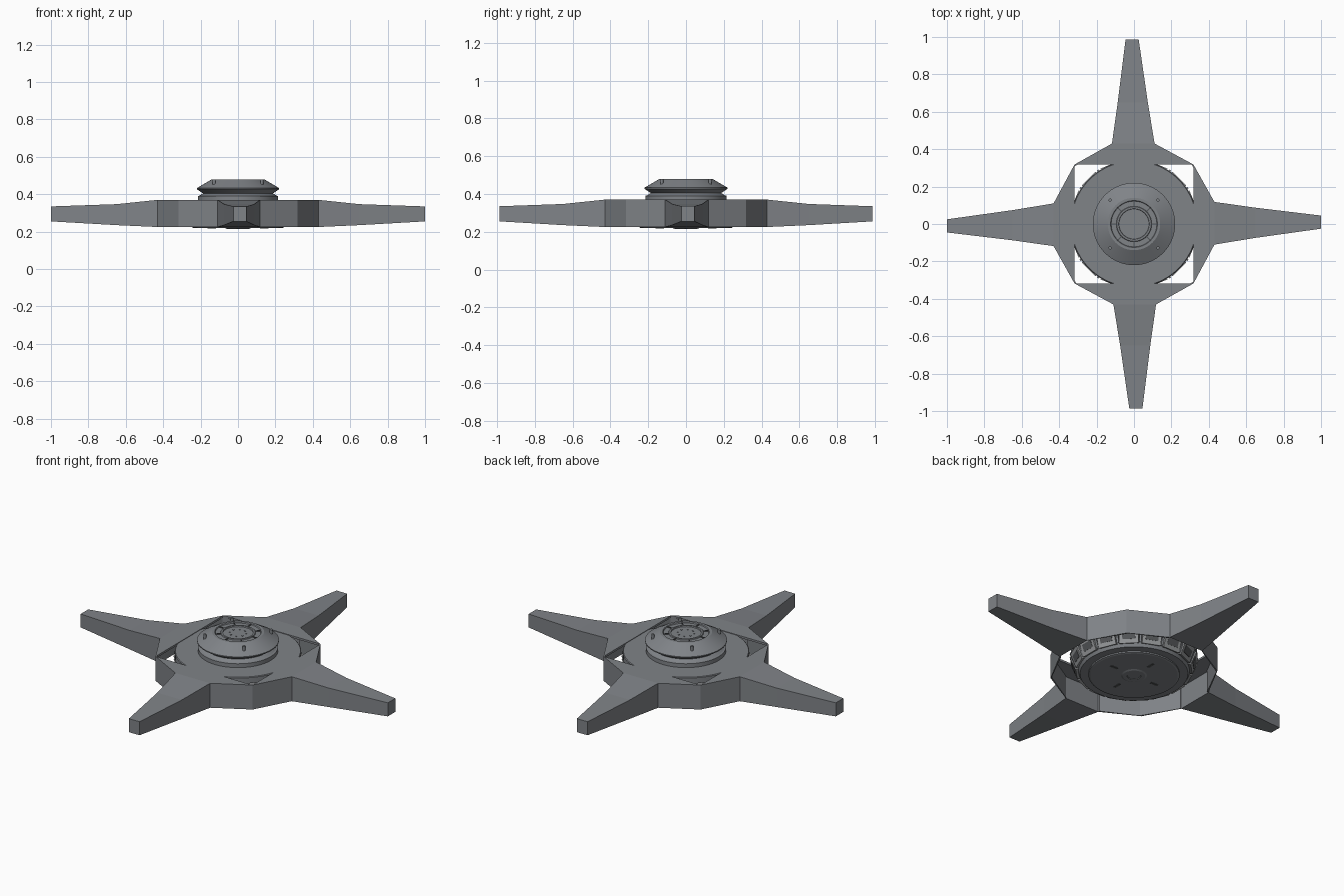
import bpy, bmesh, math
from mathutils import Matrix

if "Cube" in bpy.data.objects:
    bpy.data.objects.remove(bpy.data.objects["Cube"], do_unlink=True)


def material(name, rgb):
    m = bpy.data.materials.new(name)
    m.use_nodes = True
    m.diffuse_color = (*rgb, 1)
    m.node_tree.nodes["Principled BSDF"].inputs["Base Color"].default_value = (*rgb, 1)
    return m


GREY = material("hull grey", (0.215, 0.228, 0.245))
PALE = material("rim grey", (0.3, 0.31, 0.32))
DARK = material("recess grey", (0.09, 0.095, 0.1))


def finish(name, bm, mat=GREY, smooth=False):
    bmesh.ops.recalc_face_normals(bm, faces=bm.faces)
    mesh = bpy.data.meshes.new(name)
    bm.to_mesh(mesh)
    bm.free()
    mesh.materials.append(mat)
    ob = bpy.data.objects.new(name, mesh)
    bpy.context.collection.objects.link(ob)
    if smooth:
        bpy.ops.object.select_all(action="DESELECT")
        ob.select_set(True)
        bpy.context.view_layer.objects.active = ob
        bpy.ops.object.shade_smooth_by_angle(angle=math.radians(12))
    return ob


def lathe(name, profile, mat=GREY, steps=64):
    """Spin (radius, height) points around the vertical axis."""
    bm = bmesh.new()
    verts = [bm.verts.new((r, 0, z)) for r, z in profile]
    edges = [bm.edges.new(p) for p in zip(verts, verts[1:])]
    bmesh.ops.spin(bm, geom=verts + edges, cent=(0, 0, 0), axis=(0, 0, 1),
                   angle=math.tau, steps=steps, use_duplicate=False)
    bmesh.ops.remove_doubles(bm, verts=bm.verts, dist=1e-4)
    return finish(name, bm, mat, True)


def ring_of_boxes(name, count, radius, z, size, mat=GREY, tilt=0, start=0):
    """Boxes of size (radial, tangential, vertical) spaced round the axis."""
    bm = bmesh.new()
    for i in range(count):
        m = (Matrix.Rotation(start + i * math.tau / count, 4, "Z")
             @ Matrix.Translation((radius, 0, z))
             @ Matrix.Rotation(tilt, 4, "Y")
             @ Matrix.Diagonal((*size, 1)))
        bmesh.ops.create_cube(bm, size=1, matrix=m)
    return finish(name, bm, mat)


def prism(bm, bottom, top):
    """Closed solid between two loops of equal length."""
    lo = [bm.verts.new(p) for p in bottom]
    hi = [bm.verts.new(p) for p in top]
    bm.faces.new(lo[::-1])
    bm.faces.new(hi)
    for i in range(len(lo)):
        j = (i + 1) % len(lo)
        bm.faces.new((lo[i], lo[j], hi[j], hi[i]))


# Four tapered arms: stations of (distance, right edge, left edge, bottom, top)
STATIONS = [(0.43, -0.11, 0.118, 0.225, 0.37),
            (0.65, -0.074, 0.087, 0.235, 0.347),
            (1.0, -0.025, 0.045, 0.255, 0.335)]
CORNER = 0.318
for i, side in enumerate(("left", "back", "right", "front")):
    turn = Matrix.Rotation(i * math.pi / 2, 4, "Z")
    reach = 1.0 if i % 2 == 0 else 0.987
    bm = bmesh.new()
    loops = [[bm.verts.new((d * reach if d == 1 else d, y, z)) for y, z in
              ((a, lo), (b, lo), (b, hi), (a, hi))]
             for d, a, b, lo, hi in STATIONS]
    bm.faces.new(loops[0])
    bm.faces.new(loops[-1])
    for p, q in zip(loops, loops[1:]):
        for k in range(4):
            n = (k + 1) % 4
            bm.faces.new((p[k], p[n], q[n], q[k]))
    bm.transform(turn)
    finish(side + "_arm", bm)

    # Flared root: a top plate with a wall along each slanted edge
    bm = bmesh.new()
    d, a, b, lo, hi = STATIONS[0]
    plan = [(CORNER, -CORNER), (d, a), (d, b), (CORNER, CORNER)]
    prism(bm, [(x, y, hi - 0.012) for x, y in plan], [(x, y, hi) for x, y in plan])
    for p, q in ((plan[0], plan[1]), (plan[2], plan[3])):
        wall = [p, q, (q[0] - 0.01, q[1]), (p[0] - 0.004, p[1])]
        prism(bm, [(x, y, lo) for x, y in wall], [(x, y, hi) for x, y in wall])
    bm.transform(turn)
    finish(side + "_arm_root", bm)

# Central disc, its underside plate and hub
lathe("hull_disc", [(0, 0.367), (0.336, 0.367), (0.34, 0.363), (0.34, 0.33),
                    (0.315, 0.32), (0.3, 0.25), (0.29, 0.23), (0, 0.23)])
lathe("belly_plate", [(0, 0.219), (0.235, 0.219), (0.245, 0.222), (0.245, 0.235), (0, 0.235)])
lathe("belly_hub", [(0, 0.22), (0.035, 0.22), (0.037, 0.215), (0.06, 0.215), (0.072, 0.22)])
ring_of_boxes("belly_slots", 4, 0.14, 0.2185, (0.045, 0.014, 0.004), DARK)

# Rim panels with dark insets, separated by ribs
LEAN = math.radians(22)
ring_of_boxes("rim_panels", 16, 0.317, 0.285, (0.02, 0.105, 0.085), PALE, LEAN)
ring_of_boxes("rim_insets", 16, 0.3255, 0.282, (0.006, 0.07, 0.04), DARK, LEAN)
ring_of_boxes("rim_ribs", 16, 0.319, 0.295, (0.024, 0.012, 0.09), GREY, LEAN, math.pi / 16)

# Turret: waisted base, wide brim, sloped roof with a recessed hatch
lathe("turret", [(0.215, 0.366), (0.215, 0.39), (0.205, 0.393), (0.187, 0.405),
                 (0.22, 0.427), (0.22, 0.433), (0.14, 0.48), (0.125, 0.48),
                 (0.122, 0.474), (0.095, 0.474), (0.092, 0.478), (0.082, 0.478),
                 (0.08, 0.472), (0, 0.472)])
ring_of_boxes("hatch_spokes", 8, 0.108, 0.476, (0.034, 0.006, 0.005), DARK)
ring_of_boxes("hatch_studs", 8, 0.045, 0.473, (0.007, 0.007, 0.004), GREY, 0, math.pi / 8)

# Four short pegs on the turret roof
bm = bmesh.new()
for sx in (-1, 1):
    for sy in (-1, 1):
        bmesh.ops.create_cone(bm, cap_ends=True, segments=12, radius1=0.008, radius2=0.008,
                              depth=0.04, matrix=Matrix.Translation((sx * 0.128, sy * 0.128, 0.46)))
finish("roof_pegs", bm)
